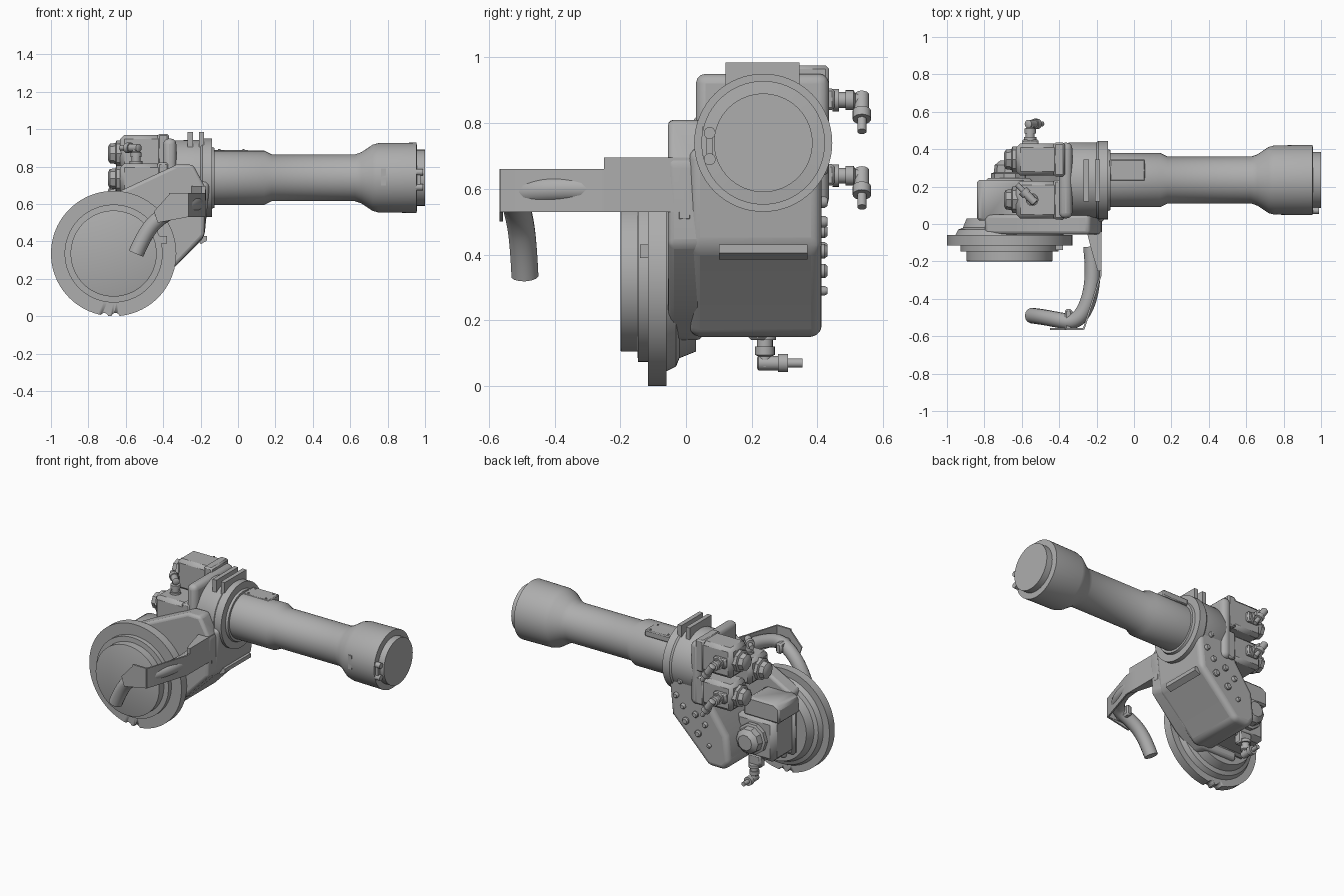
import bpy, bmesh, math
from mathutils import Vector, Matrix

cube = bpy.data.objects.get("Cube")
if cube:
    bpy.data.objects.remove(cube)

grey = bpy.data.materials.new("casting_grey")
grey.use_nodes = True
COLOUR = (0.42, 0.42, 0.42, 1)
grey.diffuse_color = COLOUR
grey.node_tree.nodes["Principled BSDF"].inputs["Base Color"].default_value = COLOUR


def finish(name, bm, bevel=0, segments=3):
    bmesh.ops.recalc_face_normals(bm, faces=bm.faces)
    mesh = bpy.data.meshes.new(name)
    bm.to_mesh(mesh)
    bm.free()
    mesh.materials.append(grey)
    ob = bpy.data.objects.new(name, mesh)
    bpy.context.collection.objects.link(ob)
    bpy.ops.object.select_all(action='DESELECT')
    ob.select_set(True)
    bpy.context.view_layer.objects.active = ob
    if bevel:
        mod = ob.modifiers.new("round", 'BEVEL')
        mod.width, mod.segments, mod.limit_method = bevel, segments, 'ANGLE'
    bpy.ops.object.shade_smooth_by_angle(angle=math.radians(35))
    return ob


def box(name, lo, hi, bevel=0, segments=1):
    lo, hi = Vector(lo), Vector(hi)
    bm = bmesh.new()
    bmesh.ops.create_cube(bm, size=1)
    for v in bm.verts:
        v.co = (lo + hi) / 2 + v.co * (hi - lo)
    return finish(name, bm, bevel, segments)


def lathe(name, origin, direction, profile, sides=64):
    """Revolve (distance, radius) pairs around an axis, with closed ends."""
    bm = bmesh.new()
    turn = Vector(direction).to_track_quat('Z', 'Y')
    rings = []
    for d, r in profile:
        rings.append([bm.verts.new(Vector(origin) + turn @ Vector(
            (r * math.cos(a), r * math.sin(a), d)))
            for a in (2 * math.pi * i / sides for i in range(sides))])
    for a, b in zip(rings, rings[1:]):
        for i in range(sides):
            j = (i + 1) % sides
            bm.faces.new((a[i], a[j], b[j], b[i]))
    bm.faces.new(rings[0])
    bm.faces.new(rings[-1])
    return finish(name, bm)


def prism(name, outline, axis, start, end, bevel=0, segments=3):
    """Extrude an outline: axis 'y' takes (x, z), axis 'z' takes (x, y), axis 'x' takes (y, z)."""
    place = {'y': lambda p, d: (p[0], d, p[1]), 'z': lambda p, d: (p[0], p[1], d),
             'x': lambda p, d: (d, p[0], p[1])}[axis]
    bm = bmesh.new()
    face = bm.faces.new([bm.verts.new(place(p, start)) for p in outline])
    moved = bmesh.ops.extrude_face_region(bm, geom=[face])["geom"]
    shift = Vector(place((0, 0), end - start))
    bmesh.ops.translate(bm, vec=shift, verts=[g for g in moved if isinstance(g, bmesh.types.BMVert)])
    return finish(name, bm, bevel, segments)


def hose(name, points, radius):
    curve = bpy.data.curves.new(name, 'CURVE')
    curve.dimensions, curve.bevel_depth, curve.bevel_resolution = '3D', radius, 5
    curve.use_fill_caps = True
    line = curve.splines.new('NURBS')
    line.points.add(len(points) - 1)
    for p, co in zip(line.points, points):
        p.co = (*co, 1)
    line.use_endpoint_u, line.order_u = True, 3
    curve.materials.append(grey)
    ob = bpy.data.objects.new(name, curve)
    bpy.context.collection.objects.link(ob)


# Forearm tube and wide wrist end
AY, AZ = 0.235, 0.74
lathe("forearm_tube", (0, AY, AZ), (1, 0, 0),
      [(-.15, .145), (.14, .145), (.18, .125), (.625, .125), (.66, .137), (.72, .177), (.75, .185),
       (.955, .188), (.958, .15), (1, .15)])
for z in (.69, .77):
    lathe("wrist_lug", (.95, .072, z), (1, 0, 0), [(0, .018), (.04, .018)], 16)
box("wrist_lug_bar", (.95, .062, .69), (.975, .082, .77))
box("wrist_tab", (.765, .05, .7), (.79, .08, .79))

# Gear housing behind the tube
lathe("gear_housing", (0, AY, AZ), (1, 0, 0),
      [(-.4, .17), (-.37, .19), (-.35, .2), (-.2, .202), (-.19, .21), (-.14, .21), (-.14, .165), (-.125, .16)])
box("motor_mount", (-.4, .03, .54), (-.33, .435, .95), .03, 3)
for x in (-.255, -.195):
    box("lifting_bar", (x - .014, .12, .9), (x + .014, .345, .985))
box("cable_plate", (-.13, .23, .845), (.06, .345, .888), .006)
for x in (-.1, .03):
    for y in (.25, .325):
        lathe("plate_screw", (x, y, .885), (0, 0, 1), [(0, .006), (.008, .006)], 8)

# Elbow casting below the housing
prism("elbow_body", [(-.15, .72), (-.18, .42), (-.35, .25), (-.445, .15), (-.56, .15), (-.6, .2),
                     (-.58, .38), (-.46, .55), (-.4, .75)], 'y', .01, .412, .05, 5)
prism("elbow_rib", [(-.165, .43), (-.165, .405), (-.2, .385), (-.22, .43)], 'y', .1, .37)
prism("side_web", [(-.8, .58), (-.64, .665), (-.33, .81), (-.24, .81), (-.17, .68), (-.18, .43),
                   (-.36, .24), (-.5, .14), (-.75, .14)], 'y', -.055, .05, .018)

# Round joint flange, with notches cut in its rim
JX, JZ = -.665, .335
flange = lathe("joint_flange", (JX, 0, JZ), (0, 1, 0),
               [(-.115, .26), (-.115, .335), (-.06, .335), (-.06, .29), (-.03, .275), (-.02, .25),
                (.03, .23), (.03, .1)], 96)
for x in (-.715, -.655):
    cutter = lathe("notch_cutter", (x, -.2, -.005), (0, 1, 0), [(0, .022), (.3, .022)], 20)
    cutter.hide_render = True
    cutter.hide_set(True)
    mod = flange.modifiers.new("notch", 'BOOLEAN')
    mod.object, mod.operation = cutter, 'DIFFERENCE'
lathe("joint_face", (JX, 0, JZ), (0, 1, 0),
      [(-.2, .225), (-.198, .23), (-.148, .23), (-.146, .262), (-.1, .262)], 96)
box("joint_key", (-.44, -.14, .39), (-.38, -.1, .43))


# Bent screw-on cable connector
def connector(base, out, bend):
    base, out, bend = Vector(base), Vector(out), Vector(bend).normalized()
    lathe("connector_stem", base, out,
          [(0, .034), (.02, .034), (.02, .024), (.04, .024), (.04, .03), (.065, .03), (.07, .02), (.1, .02)], 20)
    corner = base + out * .09
    lathe("connector_elbow", corner, bend,
          [(-.024, .016), (-.02, .022), (.04, .022), (.04, .028), (.07, .028), (.07, .014), (.115, .014)], 20)


# Servo motors: chamfered body, round end cap, side socket
def motor(name, cy, cz, hy, hz, back=-.63):
    box(name + "_body", (back, cy - hy, cz - hz), (-.39, cy + hy, cz + hz), .022)
    box(name + "_front_flange", (-.43, cy - hy - .005, cz - hz - .005),
        (-.37, cy + hy + .005, cz + hz + .005), .01)
    lathe(name + "_cap", (back, cy, cz), (-1, 0, 0),
          [(-.01, .07), (.02, .07), (.025, .056), (.055, .052), (.065, .035)], 8)


motor("upper_motor", .345, .87, .085, .1)
motor("lower_motor", .345, .64, .082, .088)
motor("inner_motor", .13, .735, .1, .082)
for z in (.88, .65):
    box("socket_block", (-.6, .41, z - .04), (-.51, .452, z + .025), .008)
    connector((-.555, .445, z - .01), (0, 1, 0), (.5, 0, -.75))
connector((-.545, .13, .81), (0, 0, 1), (-.6, .6, 0))

# Main joint motor pointing backwards
box("joint_motor_body", (-.81, 0, .195), (-.53, .245, .475), .03)
box("joint_motor_flange", (-.825, 0, .18), (-.515, .06, .49), .02)
lathe("joint_motor_cap", (JX, .24, JZ), (0, 1, 0),
      [(0, .1), (.03, .1), (.035, .085), (.075, .08), (.1, .05)], 10)
prism("joint_motor_cover", [(-.84, .46), (-.84, .56), (-.8, .585), (-.62, .585), (-.58, .54), (-.58, .46)],
      'y', .02, .235, .012, 1)
box("joint_socket_block", (-.71, .19, .14), (-.62, .245, .22), .008)
connector((JX, .24, .16), (0, 0, -1), (0, 1, 0))

# Bolts and plugs on the back of the elbow
for x, z, r in [(-.22, .56, .018), (-.27, .5, .018), (-.29, .41, .022), (-.36, .47, .02), (-.38, .35, .022),
                (-.43, .42, .018), (-.46, .29, .014), (-.25, .66, .018), (-.22, .75, .018), (-.28, .75, .018)]:
    lathe("elbow_plug", (x, .4, z), (0, 1, 0), [(0, r), (.022, r), (.03, r * .7)], 12)

# Hose guide arm: mounting block, bent strap and hose
box("guide_mount", (-.31, -.03, .5), (-.175, .02, .695), .01)
prism("guide_arm", [(-.3, .01), (-.175, .01), (-.175, -.25), (-.195, -.25), (-.23, -.13), (-.25, -.05), (-.3, -.03)],
      'z', .53, .695)
outer = [(-.175, -.2), (-.175, -.28), (-.265, -.565), (-.37, -.565)]
inner = [(-.37, -.555), (-.272, -.555), (-.185, -.28), (-.185, -.2)]
prism("guide_strap", outer + inner, 'z', .53, .66)
prism("guide_end_plate", [(-.27, .53), (-.27, .66), (-.36, .66), (-.45, .56), (-.43, .5)], 'y', -.567, -.557)
hose("cable_hose", [(-.23, -.12, .6), (-.215, -.25, .6), (-.24, -.42, .6), (-.31, -.53, .585),
                    (-.42, -.51, .53), (-.5, -.495, .44), (-.545, -.49, .335)], .042)
box("hose_clamp", (-.37, -.565, .53), (-.33, -.455, .6), .01)
